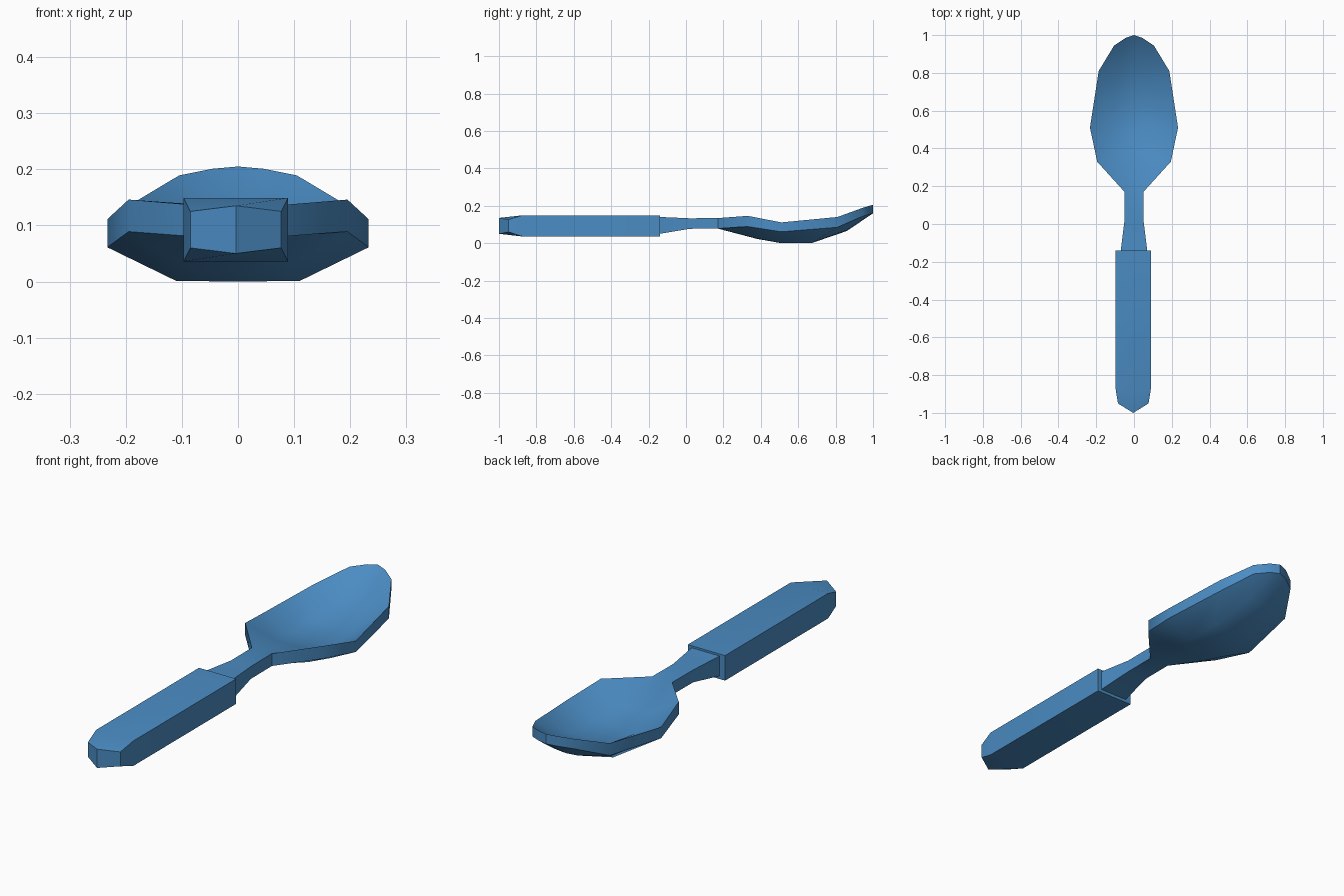
import bpy, bmesh

if "Cube" in bpy.data.objects:
    bpy.data.objects.remove(bpy.data.objects["Cube"])

blue = bpy.data.materials.new("blue")
blue.diffuse_color = (.07, .264, .55, 1)
blue.use_nodes = True
blue.node_tree.nodes["Principled BSDF"].inputs["Base Color"].default_value = blue.diffuse_color


def finish(name, bm, angle):
    bmesh.ops.remove_doubles(bm, verts=bm.verts[:], dist=1e-4)
    bmesh.ops.recalc_face_normals(bm, faces=bm.faces[:])
    mesh = bpy.data.meshes.new(name)
    bm.to_mesh(mesh)
    bm.free()
    mesh.materials.append(blue)
    obj = bpy.data.objects.new(name, mesh)
    bpy.context.collection.objects.link(obj)
    bpy.ops.object.select_all(action='DESELECT')
    obj.select_set(True)
    bpy.context.view_layer.objects.active = obj
    bpy.ops.object.shade_smooth_by_angle(angle=angle)
    return obj


def loft(bm, rings):
    """Bridge a list of equal-length closed rings."""
    vs = [[bm.verts.new(p) for p in r] for r in rings]
    n = len(vs[0])
    for a, b in zip(vs, vs[1:]):
        for i in range(n):
            j = (i + 1) % n
            bm.faces.new((a[i], a[j], b[j], b[i]))
    return vs


# Bowl and neck: per row the thickness, then underside points centre, middle, rim
rows = [
    (.090, (0, -.14, .050), (.035, -.14, .050), (.070, -.14, .050)),
    (.056, (0, .02, .077), (.025, .02, .077), (.050, .02, .077)),
    (.056, (0, .17, .078), (.025, .17, .078), (.050, .17, .078)),
    (.057, (0, .38, .023), (.085, .38, .025), (.195, .33, .089)),
    (.050, (0, .51, .000), (.110, .51, .001), (.233, .51, .061)),
    (.055, (0, .67, .000), (.105, .67, .001), (.187, .81, .085)),
    (.045, (0, .86, .065), (.060, .86, .070), (.105, .945, .144)),
    (.045, (0, 1.0, .160), (.045, .985, .156), (.105, .945, .144)),
]
rings = []
for t, c, m, r in rows:
    half = [r, m, c]
    under = [(-x, y, z) for x, y, z in half] + [m, r]
    over = [(x, y, z + t) for x, y, z in reversed(under)]
    rings.append(under + over)
bm = bmesh.new()
vs = loft(bm, rings)
for ring in (vs[0], vs[-1]):
    for i in range(4):
        bm.faces.new((ring[i], ring[i + 1], ring[8 - i], ring[9 - i]))
finish("spoon_bowl_and_neck", bm, 0.54)

# Grip: square bar with a tapered, pointed butt end
CX = -.004


def grip_ring(w, y, y_mid, lo, hi, bulge=0):
    return [(CX - w, y, lo), (CX, y_mid, lo - bulge), (CX + w, y, lo),
            (CX + w, y, hi), (CX, y_mid, hi + bulge), (CX - w, y, hi)]


bm = bmesh.new()
vs = loft(bm, [grip_ring(.093, -.14, -.14, .036, .149),
               grip_ring(.093, -.875, -.875, .036, .149),
               grip_ring(.081, -.95, -1.0, .060, .125, .010)])
for ring in (vs[0], vs[-1]):
    bm.faces.new((ring[0], ring[1], ring[4], ring[5]))
    bm.faces.new((ring[1], ring[2], ring[3], ring[4]))
finish("handle_grip", bm, 1.15)
grip = bpy.data.objects["handle_grip"]
# Keep the long corners and both ends of the bar crisp
bpy.context.view_layer.objects.active = grip
bpy.ops.object.shade_smooth_by_angle(angle=0.68)
